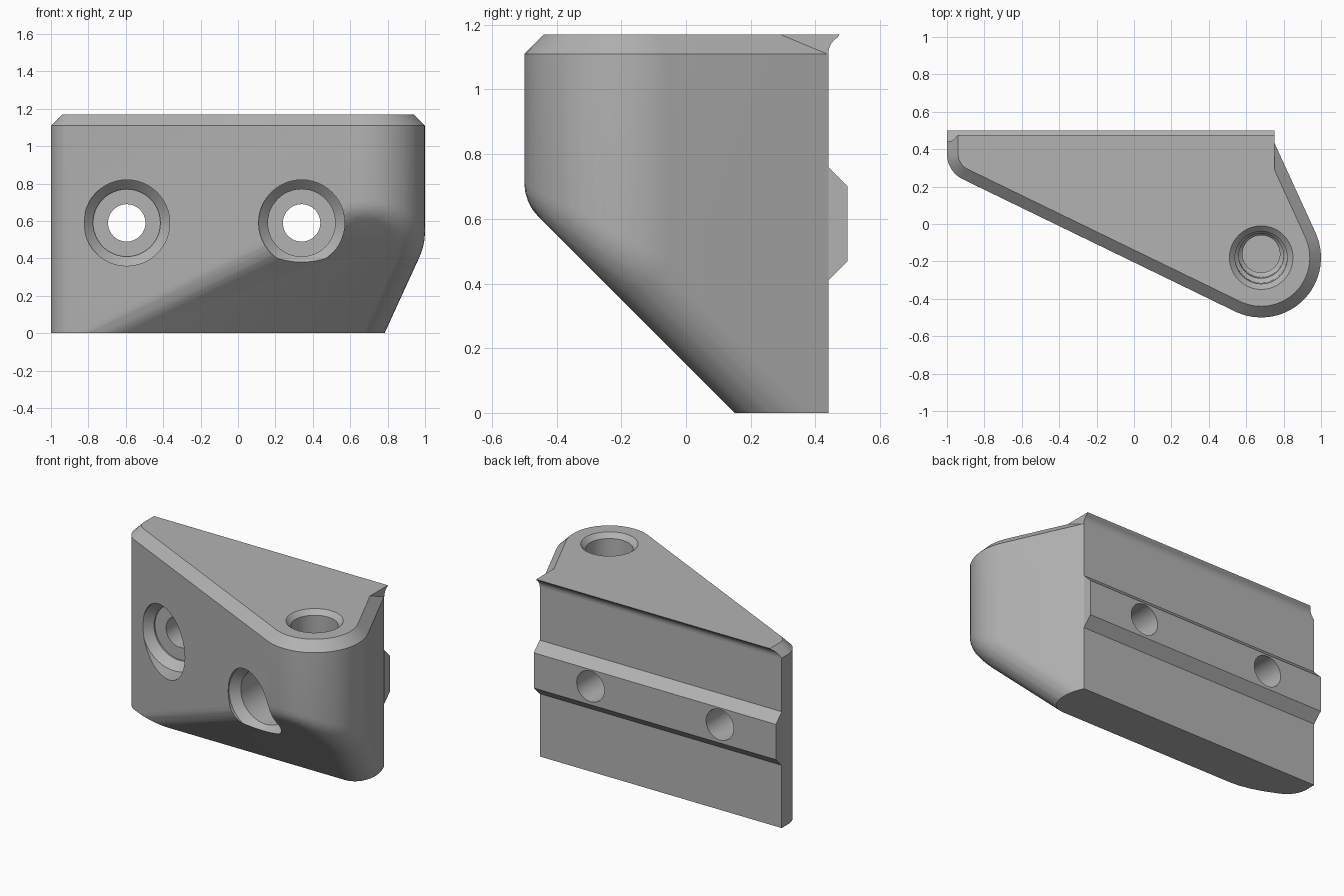
import bpy, bmesh, math
from math import sin, cos, radians
from mathutils import Vector

if "Cube" in bpy.data.objects:
    bpy.data.objects.remove(bpy.data.objects["Cube"])

grey = bpy.data.materials.new("plain grey")
grey.use_nodes = True
colour = (0.45, 0.45, 0.45, 1)
grey.diffuse_color = colour
grey.node_tree.nodes["Principled BSDF"].inputs["Base Color"].default_value = colour


def make(name, bm):
    bmesh.ops.recalc_face_normals(bm, faces=bm.faces)
    mesh = bpy.data.meshes.new(name)
    bm.to_mesh(mesh)
    bm.free()
    mesh.materials.append(grey)
    ob = bpy.data.objects.new(name, mesh)
    bpy.context.collection.objects.link(ob)
    return ob


def hull(points):
    bm = bmesh.new()
    for p in points:
        bm.verts.new(p)
    bmesh.ops.convex_hull(bm, input=bm.verts)
    loose = [v for v in bm.verts if not v.link_faces]
    bmesh.ops.delete(bm, geom=loose, context='VERTS')
    return bm


def clip(bm, point, normal):
    """Remove what lies beyond the plane and close the cut."""
    geom = bm.verts[:] + bm.edges[:] + bm.faces[:]
    bmesh.ops.bisect_plane(bm, geom=geom, dist=1e-5, plane_co=point,
                           plane_no=normal, clear_outer=True)
    rim = [e for e in bm.edges if e.is_boundary]
    bmesh.ops.holes_fill(bm, edges=rim, sides=0)


def loft(name, rings):
    """Solid through rings with equal point counts."""
    bm = bmesh.new()
    rows = [[bm.verts.new(p) for p in ring] for ring in rings]
    n = len(rows[0])
    for a, b in zip(rows, rows[1:]):
        for i in range(n):
            j = (i + 1) % n
            bm.faces.new((a[i], a[j], b[j], b[i]))
    bm.faces.new(rows[0])
    bm.faces.new(rows[-1])
    return make(name, bm)


def circle(r, count):
    return [(r * cos(math.tau * i / count), r * sin(math.tau * i / count))
            for i in range(count)]


# Body: a rounded wedge, as the hull of spheres set on an inner core
ROUND, CHAMFER, SHOULDER, BACK = 0.15, 0.06, 1.11, 0.44
tip = Vector((0.68, -0.18))
core = []
for i in range(17):
    a = radians(-115.9 + 140.5 * i / 16)
    core.append((tip.x + 0.17 * cos(a), tip.y + 0.17 * sin(a)))
core += [(0.235, 1.2), (-0.85, 1.2), (-0.85, 0.374)]
core_bm = hull([(x, y, z) for x, y in core for z in (-1, SHOULDER)])
clip(core_bm, (0, 0.15 + ROUND * math.sqrt(2), 0), (0, -1, -1))
cloud = []
for v in core_bm.verts:
    if v.co.z > SHOULDER - 0.01:
        for r, z in ((ROUND, SHOULDER), (ROUND - CHAMFER, SHOULDER + CHAMFER)):
            cloud += [(v.co.x + x, v.co.y + y, z) for x, y in circle(r, 48)]
    else:
        for k in range(1, 16):
            lat = math.pi * (k / 16 - 0.5)
            cloud += [(v.co.x + x, v.co.y + y, v.co.z + ROUND * sin(lat))
                      for x, y in circle(ROUND * cos(lat), 48)]
core_bm.free()
body_bm = hull(cloud)
clip(body_bm, (0, BACK, 0), (0, 1, 0))
clip(body_bm, (0, 0, 0), (0, 0, -1))
bmesh.ops.remove_doubles(body_bm, verts=body_bm.verts, dist=0.0005)
bmesh.ops.dissolve_limit(body_bm, angle_limit=radians(0.4),
                         verts=body_bm.verts, edges=body_bm.edges)
body = make("bracket_body", body_bm)

# Rail along the back
section = [(BACK, 0.41), (0.5, 0.47), (0.5, 0.7), (BACK, 0.76)]
rail = loft("back_rail", [[(x, y, z) for y, z in section] for x in (-1, 0.75)])

# Top lip with a hollow underside, its left end following the chamfer
hollow = [(0.5 - 0.06 * cos(radians(a)), SHOULDER + 0.06 * sin(radians(a)))
          for a in range(0, 61, 10)]
top = SHOULDER + CHAMFER
curve = hollow + [(0.475, top)]
left_end = [(-1 + z - SHOULDER, y, z)
            for y, z in curve + [(0.4, top), (0.4, SHOULDER)]]
right_end = [(0.75, y, z) for y, z in curve + [(0.295, top), (0.295, SHOULDER)]]
lip = loft("top_lip", [left_end, right_end])


# Stepped screw holes
def screw_hole(x, cone_start):
    steps = [(0.23, -1), (0.23, cone_start), (0.18, cone_start + 0.05),
             (0.18, 0.25), (0.1, 0.25), (0.1, 0.7)]
    return loft("screw_hole_cutter",
                [[(x + u, y, 0.59 + w) for u, w in circle(r, 48)] for r, y in steps])


pin_steps = [(0.19, 1.19, 0), (0.14, 1.14, 0), (0.14, 0.9, 0.005),
             (0.12, 0.88, 0.01), (0.12, 0.75, 0.015), (0.1, 0.73, 0.02),
             (0.1, 0.6, 0.02)]
pin_hole = loft("pin_hole_cutter",
                [[(tip.x + u, tip.y + shift + w, z) for u, w in circle(r, 48)]
                 for r, z, shift in pin_steps])
screw_holes = [screw_hole(-0.595, 0.19), screw_hole(0.34, -0.25)]


def cut(ob, cutters):
    bpy.context.view_layer.objects.active = ob
    for c in cutters:
        mod = ob.modifiers.new("hole", 'BOOLEAN')
        mod.operation = 'DIFFERENCE'
        mod.solver = 'EXACT'
        mod.object = c
        bpy.ops.object.modifier_apply(modifier=mod.name)


cut(body, screw_holes + [pin_hole])
cut(rail, screw_holes)
for c in screw_holes + [pin_hole]:
    bpy.data.objects.remove(c)

# Smooth shading with crisp edges
for ob in (body, rail, lip):
    bpy.ops.object.select_all(action='DESELECT')
    ob.select_set(True)
    bpy.context.view_layer.objects.active = ob
    bpy.ops.object.shade_smooth_by_angle(angle=radians(25))
